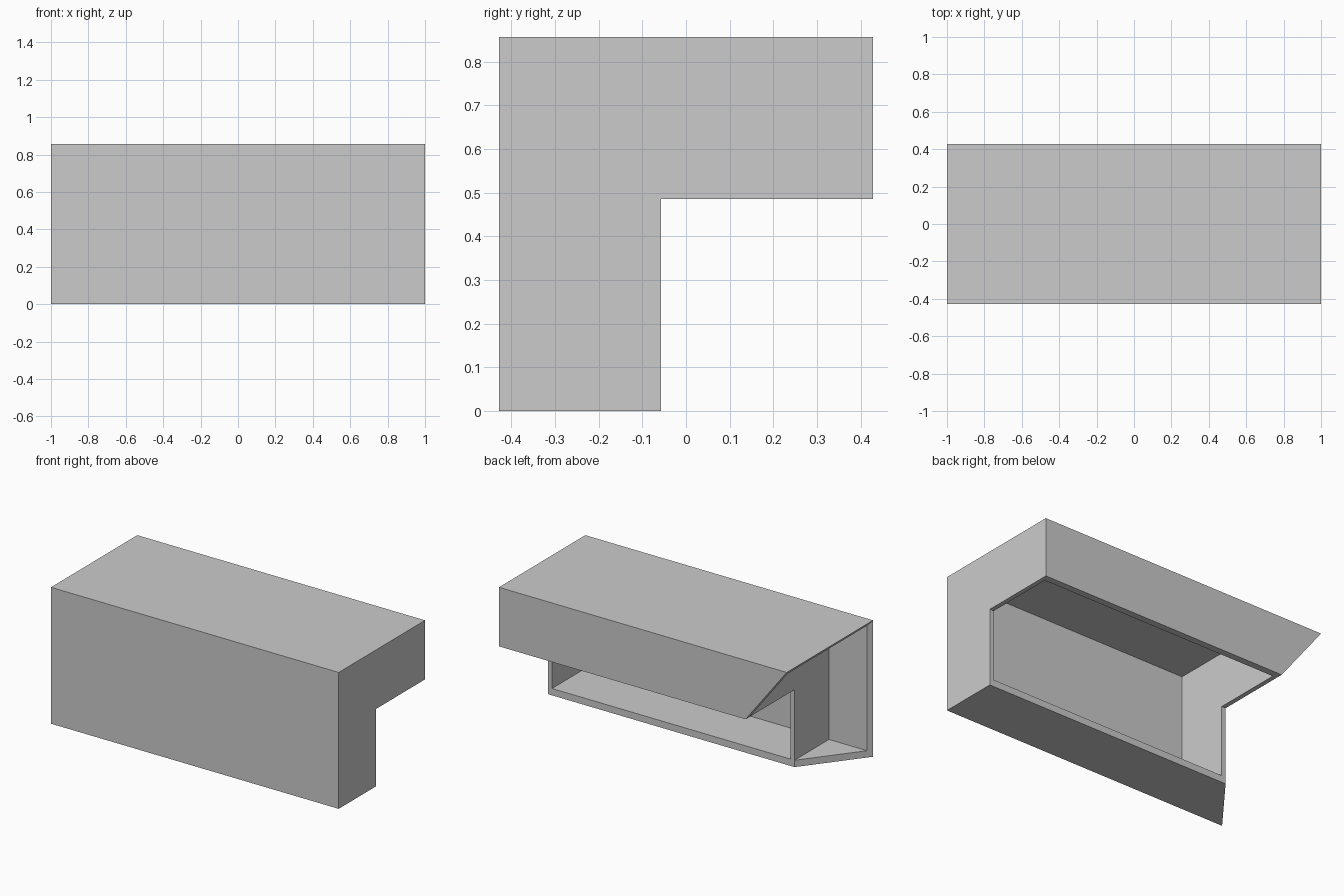
import bpy
import bmesh

cube = bpy.data.objects.get("Cube")
if cube:
    bpy.data.objects.remove(cube, do_unlink=True)

# Main dimensions
END = 1.0              # closed end at +x, mitred end at -x
H = 0.857              # height and depth of the L section
F, B = -H / 2, H / 2   # front and back
LEG = 0.371            # thickness of each arm of the L
INSET = 0.286          # length of the mitre
WALL, EDGE = 0.0286, 0.043
STEP_Y, STEP_Z = F + LEG, H - LEG
PLATE = -END + INSET   # outer face of the recessed end plate

# L section in (y, z): outer and inner outline share the step corner
outer = [(F, 0), (STEP_Y, 0), (STEP_Y, STEP_Z), (B, STEP_Z), (B, H), (F, H)]
inner = [(F + WALL, EDGE), (STEP_Y, EDGE), (STEP_Y, STEP_Z),
         (B - EDGE, STEP_Z), (B - EDGE, H - WALL), (F + WALL, H - WALL)]
walls = [(1, 0), (0, 5), (5, 4), (4, 3)]    # floor, front, top, back

bm = bmesh.new()


def mitre(p):
    """x of the mitred end at a section point"""
    return -END + INSET / LEG * min(p[0] - F, H - p[1])


def face(points):
    """face from (x, y, z) points, skipping repeated ones"""
    unique = []
    for p in points:
        if not any(sum(abs(a - b) for a, b in zip(p, q)) < 1e-5 for q in unique):
            unique.append(p)
    if len(unique) > 2:
        bm.faces.new([bm.verts.new(p) for p in unique])


def strip(p, q, x_p, x_q, x_end):
    """wall face along x between two section points"""
    face([(x_p, *p), (x_q, *q), (x_end, *q), (x_end, *p)])


# Closed end, and the section faces of end plate and cavity
face([(END, *p) for p in outer])
for x in (PLATE, PLATE + WALL, END - WALL):
    face([(x, *p) for p in inner])

# Floor, front, top and back walls with mitred rims
for i, j in walls:
    p, q, a, b = outer[i], outer[j], inner[i], inner[j]
    strip(p, q, mitre(p), mitre(q), END)
    face([(mitre(v), *v) for v in (p, q, b, a)])
    strip(a, b, mitre(a), mitre(b), PLATE)
    strip(a, b, PLATE + WALL, PLATE + WALL, END - WALL)

# Rims around the two openings on the inside of the L
for i in (1, 3):
    strip(outer[i], inner[i], PLATE, PLATE, PLATE + WALL)
    strip(outer[i], inner[i], PLATE + WALL, PLATE + WALL, END - WALL)
    strip(outer[i], inner[i], END - WALL, END - WALL, END)
    strip(inner[i], inner[2], PLATE, PLATE, PLATE + WALL)
    strip(inner[i], inner[2], END - WALL, END - WALL, END)

bmesh.ops.remove_doubles(bm, verts=bm.verts, dist=1e-4)
bmesh.ops.recalc_face_normals(bm, faces=bm.faces)

mesh = bpy.data.meshes.new("corner_trim_shell")
bm.to_mesh(mesh)
bm.free()
shell = bpy.data.objects.new("corner_trim_shell", mesh)
bpy.context.collection.objects.link(shell)

# Single grey material
grey = bpy.data.materials.new("light_grey")
grey.use_nodes = True
colour = (0.6, 0.6, 0.6, 1.0)
grey.diffuse_color = colour
grey.node_tree.nodes["Principled BSDF"].inputs["Base Color"].default_value = colour
mesh.materials.append(grey)
